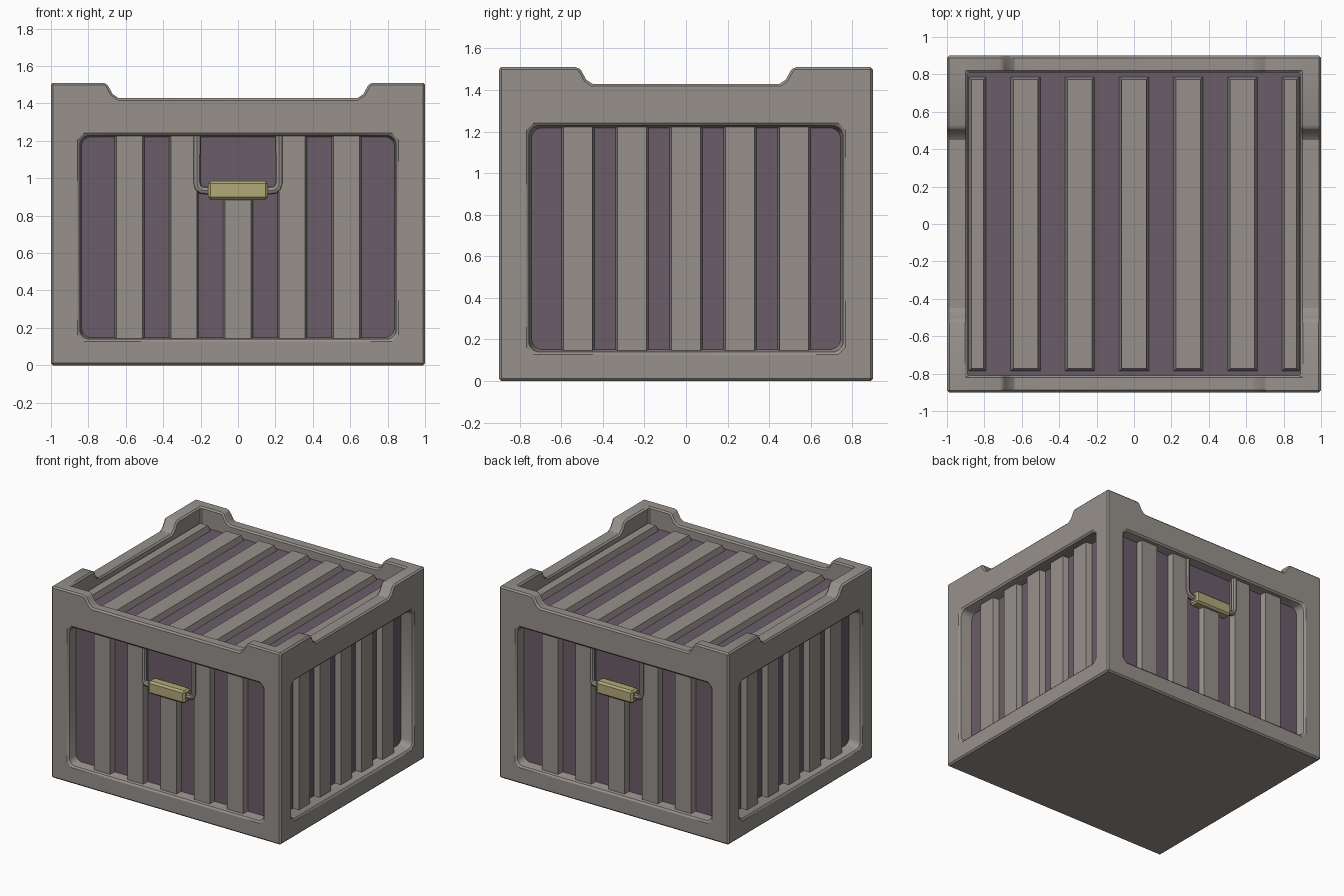
import bpy, bmesh, math
from mathutils import Matrix, Vector

if "Cube" in bpy.data.objects:
    bpy.data.objects.remove(bpy.data.objects["Cube"])


def material(name, rgb):
    m = bpy.data.materials.new(name)
    m.diffuse_color = (*rgb, 1)
    m.use_nodes = True
    m.node_tree.nodes["Principled BSDF"].inputs["Base Color"].default_value = m.diffuse_color
    return m


GREY = material("warm grey metal", (0.31, 0.285, 0.262))
PURPLE = material("dull purple panel", (0.145, 0.11, 0.142))
GOLD = material("muted gold grip", (0.45, 0.395, 0.19))


def loft(name, a, b, mat, matrix=Matrix()):
    """Closed solid between two matching outlines."""
    bm = bmesh.new()
    va = [bm.verts.new(matrix @ Vector(p)) for p in a]
    vb = [bm.verts.new(matrix @ Vector(p)) for p in b]
    n = len(a)
    bm.faces.new(va)
    bm.faces.new(vb[::-1])
    for i in range(n):
        bm.faces.new((va[i], vb[i], vb[(i + 1) % n], va[(i + 1) % n]))
    bmesh.ops.recalc_face_normals(bm, faces=bm.faces)
    me = bpy.data.meshes.new(name)
    bm.to_mesh(me)
    bm.free()
    me.materials.append(mat)
    ob = bpy.data.objects.new(name, me)
    bpy.context.collection.objects.link(ob)
    return ob


def rect(x0, x1, z0, z1, d):
    return [(x0, -d, z0), (x1, -d, z0), (x1, -d, z1), (x0, -d, z1)]


def octagon(w, z0, z1, d, c=0.03):
    return [(-w + c, -d, z0), (w - c, -d, z0), (w, -d, z0 + c), (w, -d, z1 - c),
            (w - c, -d, z1), (-w + c, -d, z1), (-w, -d, z1 - c), (-w, -d, z0 + c)]


def box(name, x, y, z0, z1, mat):
    return loft(name, rect(-x, x, z0, z1, y), rect(-x, x, z0, z1, -y), mat)


def activate(ob):
    bpy.ops.object.select_all(action='DESELECT')
    ob.select_set(True)
    bpy.context.view_layer.objects.active = ob


def bevel(ob, width, segments=1):
    activate(ob)
    m = ob.modifiers.new("bevel", 'BEVEL')
    m.width, m.segments, m.limit_method = width, segments, 'ANGLE'
    m.angle_limit = math.radians(40)
    bpy.ops.object.modifier_apply(modifier=m.name)
    bpy.ops.object.shade_smooth_by_angle(angle=math.radians(30))


def turn(k):
    return Matrix.Rotation(k * math.pi / 2, 4, 'Z')


# Outer frame: a block hollowed from above, with low rails and four windows
frame = box("frame", 1, 0.9, 0, 1.51, GREY)
cutters = [box("cavity", 0.89, 0.81, 0.03, 2, GREY)]
for half, span in ((0.64, 1.2), (0.45, 1.2)):
    prof = [(half, 1.43), (half + 0.03, 1.45), (half + 0.055, 1.495), (half + 0.085, 1.53),
            (half + 0.085, 1.7)]
    prof = prof + [(-x, z) for x, z in prof[::-1]]
    cutters.append(loft("rail_notch", [(x, -span, z) for x, z in prof],
                        [(x, span, z) for x, z in prof], GREY,
                        turn(0 if half > 0.5 else 1)))
SIDES = [(0, 0.84, 0.9), (1, 0.75, 1.0), (2, 0.84, 0.9), (3, 0.75, 1.0)]
for k, w, d in SIDES:
    cutters.append(loft("window", octagon(w + 0.01, 0.135, 1.232, d + 0.02),
                        octagon(w - 0.014, 0.16, 1.212, d - 0.15), GREY, turn(k)))
for c in cutters:
    activate(frame)
    m = frame.modifiers.new("cut", 'BOOLEAN')
    m.operation, m.solver, m.object = 'DIFFERENCE', 'EXACT', c
    bpy.ops.object.modifier_apply(modifier=m.name)
    bpy.data.objects.remove(c)
bevel(frame, 0.014)

# Purple inner body seen between the ribs
box("inner_panels", 0.9, 0.82, 0.02, 1.355, PURPLE)


def rib(name, c, width, v0, v1, d, height, inset, matrix):
    h = width / 2
    loft(name, rect(c - h, c + h, v0, v1, d - 0.01),
         rect(c - h + inset, c + h - inset, v0 + inset, v1 - inset, d + height),
         GREY, matrix)


# Wall ribs; the middle one stops behind each handle
for k, w, d in SIDES:
    step = 0.29 if k % 2 == 0 else 0.26
    for i in range(-2, 3):
        top = 0.94 if (k % 2 == 0 and i == 0) else 1.24
        rib("wall_rib", i * step, 0.165, 0.12, top, d - 0.08 if k % 2 == 0 else 0.9,
            0.045, 0.013, turn(k))

# Lid ribs run front to back, with narrow ones at the edges
LID = Matrix.Rotation(-math.pi / 2, 4, 'X')
for i in range(-3, 4):
    edge = abs(i) == 3
    rib("lid_rib", i * 0.279 if edge else i * 0.29, 0.1 if edge else 0.165,
        -0.79, 0.79, 1.355, 0.045, 0.017, LID)

# Handles on the front and back
for k in (0, 2):
    for s in (-1, 1):
        cu = bpy.data.curves.new("handle_bar", 'CURVE')
        cu.dimensions, cu.bevel_depth, cu.bevel_resolution = '3D', 0.022, 2
        sp = cu.splines.new('POLY')
        pts = [(0.22, 1.24), (0.22, 0.975), (0.213, 0.95), (0.195, 0.937), (0.12, 0.93)]
        sp.points.add(len(pts) - 1)
        for p, (x, z) in zip(sp.points, pts):
            p.co = (*(turn(k) @ Vector((s * x, -0.855, z))), 1)
        cu.materials.append(GREY)
        bar = bpy.data.objects.new("handle_bar", cu)
        bpy.context.collection.objects.link(bar)
        activate(bar)
        bpy.ops.object.convert(target='MESH')
        bpy.ops.object.shade_smooth_by_angle(angle=math.radians(40))
    grip = loft("handle_grip", rect(-0.16, 0.16, 0.885, 0.985, 0.897),
                rect(-0.16, 0.16, 0.885, 0.985, 0.815), GOLD, turn(k))
    bevel(grip, 0.014)
